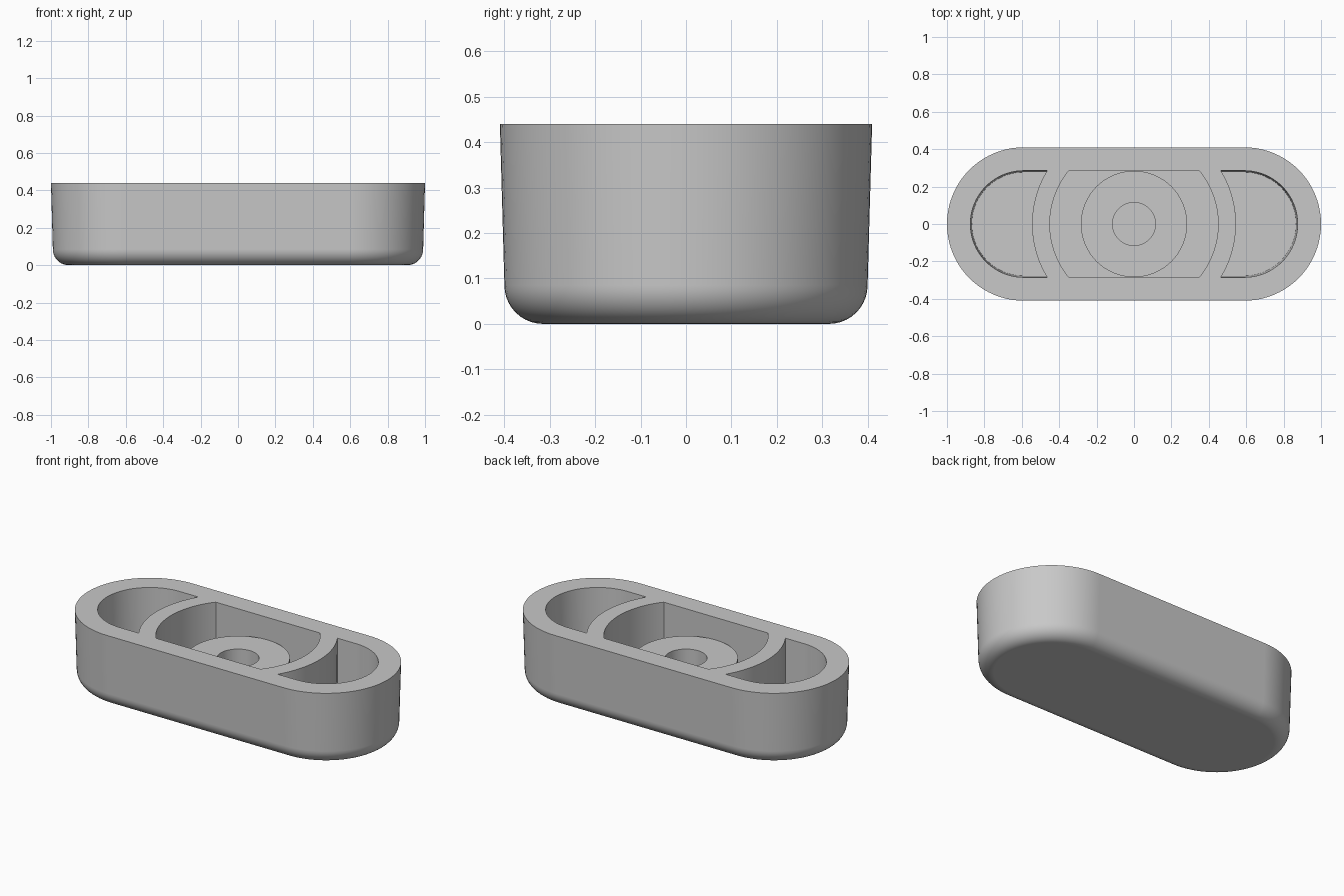
import bpy, bmesh
from math import sin, cos, asin, pi, radians

if "Cube" in bpy.data.objects:
    bpy.data.objects.remove(bpy.data.objects["Cube"], do_unlink=True)

HEIGHT, FLOOR, END = 0.44, 0.08, 0.59   # top, pocket floor, centre of rounded ends

grey = bpy.data.materials.new("plain grey")
grey.use_nodes = True
colour = (0.58, 0.58, 0.58, 1)
grey.diffuse_color = colour
grey.node_tree.nodes["Principled BSDF"].inputs["Base Color"].default_value = colour


def arc(cx, r, a0, a1, n=40):
    return [(cx + r * cos(a0 + (a1 - a0) * i / n), r * sin(a0 + (a1 - a0) * i / n))
            for i in range(n + 1)]


def stadium(r):
    return arc(END, r, -pi / 2, pi / 2) + arc(-END, r, pi / 2, 3 * pi / 2)


def centre_outline(half_width, r):
    a = asin(half_width / r)
    return arc(0, r, -a, a) + arc(0, r, pi - a, pi + a)


def side_outline(half_width, r, side):
    a = asin(half_width / r)
    pts = arc(END, half_width, -pi / 2, pi / 2) + arc(0, r, a, -a)
    return [(side * x, y) for x, y in pts]


def loft(name, rings, capped=True):
    """Skin a list of (outline, z) rings into a mesh."""
    bm = bmesh.new()
    loops = [[bm.verts.new((x, y, z)) for x, y in pts] for pts, z in rings]
    for low, high in zip(loops, loops[1:]):
        n = len(low)
        for i in range(n):
            j = (i + 1) % n
            bm.faces.new((low[i], low[j], high[j], high[i]))
    if capped:
        bm.faces.new(loops[0][::-1])
        bm.faces.new(loops[-1])
        bmesh.ops.recalc_face_normals(bm, faces=bm.faces)
    mesh = bpy.data.meshes.new(name)
    bm.to_mesh(mesh)
    bm.free()
    mesh.materials.append(grey)
    obj = bpy.data.objects.new(name, mesh)
    bpy.context.collection.objects.link(obj)
    return obj


def activate(obj):
    bpy.ops.object.select_all(action='DESELECT')
    obj.select_set(True)
    bpy.context.view_layer.objects.active = obj


# Body: drafted wall with a rounded bottom edge
fillet, steps = 0.085, 10
rings = []
for i in range(steps + 1):
    t = i / steps * pi / 2
    rings.append((stadium(0.4 - fillet + fillet * sin(t)), fillet * (1 - cos(t))))
rings.append((stadium(0.41), HEIGHT))
body = loft("body", rings)

# Pockets: one in the middle, one drafted pocket in each end
over = HEIGHT + 0.02
middle = centre_outline(0.285, 0.45)
cutters = [loft("centre_pocket_cutter", [(middle, FLOOR), (middle, over)])]
for side, label in ((1, "left"), (-1, "right")):
    cutters.append(loft(label + "_pocket_cutter", [
        (side_outline(0.277, 0.545, side), FLOOR),
        (side_outline(0.285, 0.545, side), HEIGHT),
        (side_outline(0.285, 0.545, side), over)]))

activate(body)
for cutter in cutters:
    cutter.hide_render = True
    mod = body.modifiers.new("pocket", 'BOOLEAN')
    mod.operation, mod.solver, mod.object = 'DIFFERENCE', 'EXACT', cutter
    bpy.ops.object.modifier_apply(modifier=mod.name)
    bpy.data.objects.remove(cutter, do_unlink=True)

# Round boss with a hole, standing on the middle pocket floor
outer, hole = [arc(0, r, 0, 2 * pi, 72)[:-1] for r in (0.284, 0.115)]
boss = loft("centre_boss", [(outer, FLOOR), (outer, 0.305), (hole, 0.305), (hole, FLOOR)],
            capped=False)

for obj in (body, boss):
    activate(obj)
    bpy.ops.object.shade_smooth_by_angle(angle=radians(30))
    weighted = obj.modifiers.new("weighted normals", 'WEIGHTED_NORMAL')
    weighted.keep_sharp = True
